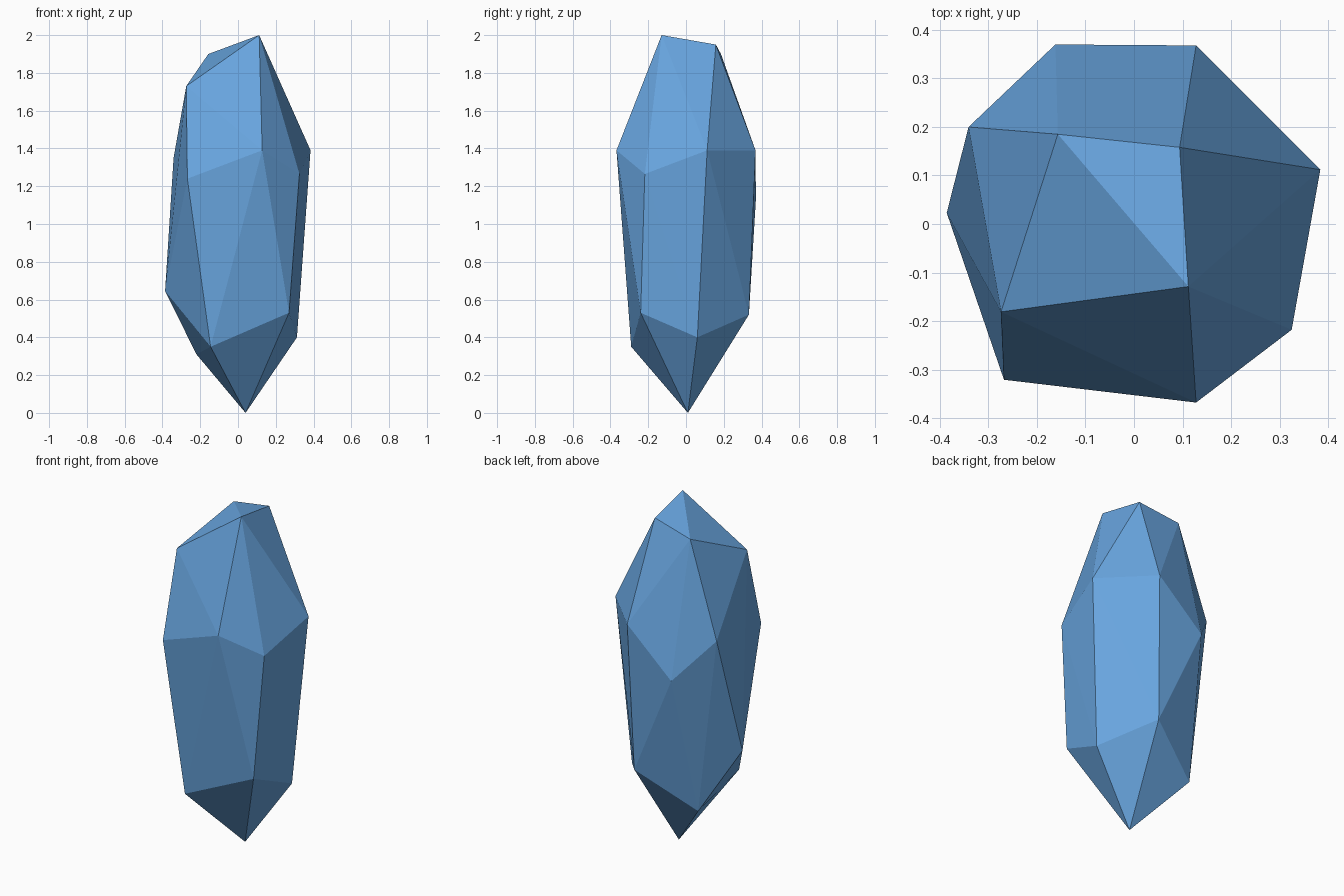
import bpy
import bmesh

# Corner rings of the faceted crystal, from the tip of the base upward
base_tip = [(0.04, 0.01, 0.0)]
lower_ring = [(-0.145, -0.29, 0.35), (0.27, -0.24, 0.53), (0.312, 0.06, 0.40),
              (0.106, 0.333, 0.52), (-0.22, 0.20, 0.31), (-0.386, 0.023, 0.645)]
upper_ring = [(0.128, -0.368, 1.39), (0.325, -0.218, 1.265), (0.384, 0.112, 1.39),
              (0.128, 0.368, 1.39), (-0.162, 0.37, 1.13), (-0.341, 0.20, 1.35),
              (-0.268, -0.321, 1.24)]
crown = [(0.112, -0.129, 2.0), (0.094, 0.158, 1.95),
         (-0.157, 0.185, 1.90), (-0.274, -0.181, 1.73)]

# Crystal body: convex facets stretched over the corners
bm = bmesh.new()
for corner in base_tip + lower_ring + upper_ring + crown:
    bm.verts.new(corner)
bmesh.ops.convex_hull(bm, input=bm.verts[:])
bmesh.ops.recalc_face_normals(bm, faces=bm.faces[:])
mesh = bpy.data.meshes.new("crystal")
bm.to_mesh(mesh)
bm.free()

crystal = bpy.data.objects.new("crystal", mesh)
bpy.context.collection.objects.link(crystal)

# Single blue colour
blue = bpy.data.materials.new("crystal blue")
blue.diffuse_color = (0.138, 0.376, 0.737, 1.0)
mesh.materials.append(blue)
